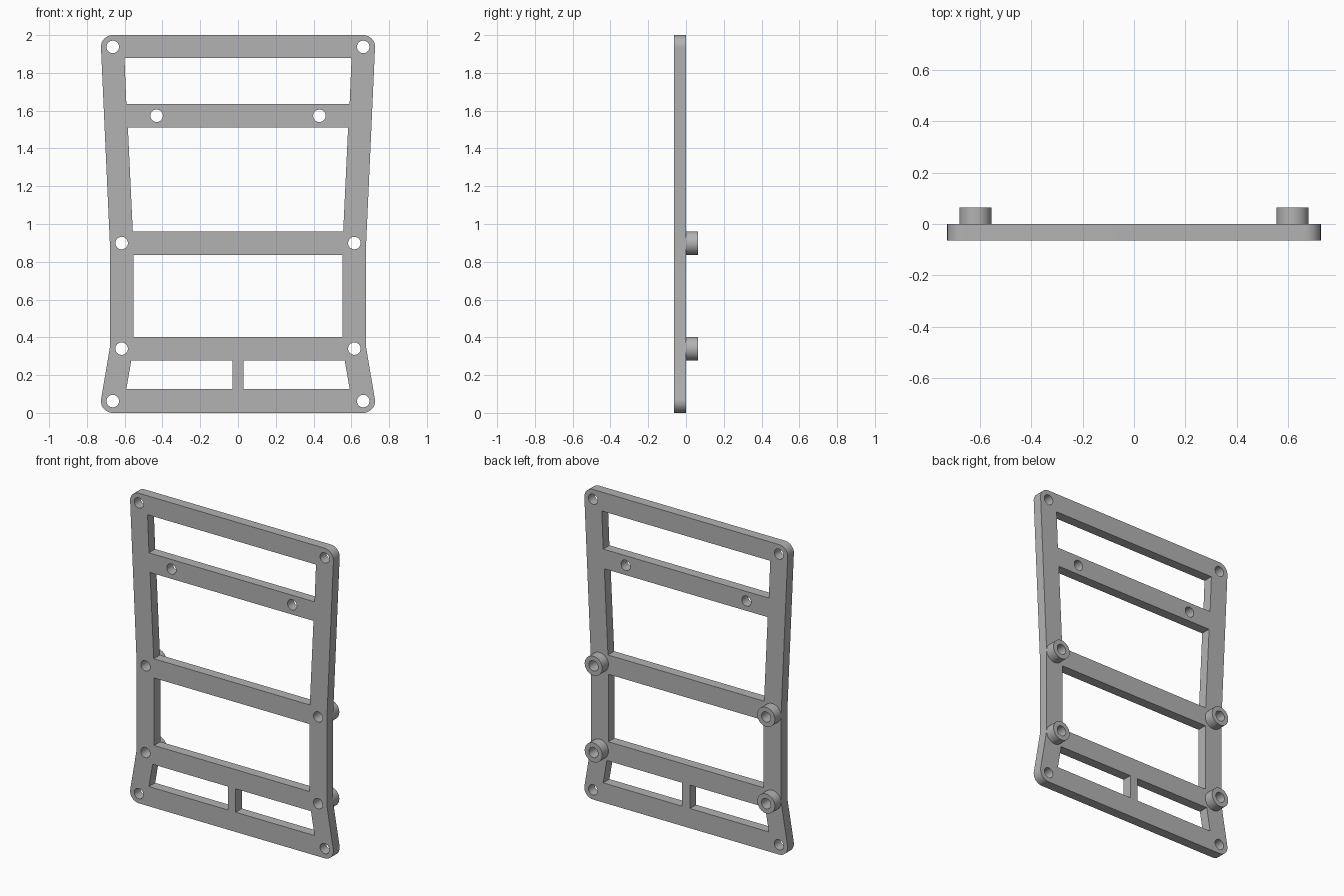
import bpy
from math import radians, sin, cos, pi

cube = bpy.data.objects.get("Cube")
if cube:
    bpy.data.objects.remove(cube, do_unlink=True)

grey = bpy.data.materials.new("plain grey")
grey.use_nodes = True
colour = (0.45, 0.45, 0.45, 1)
grey.diffuse_color = colour
grey.node_tree.nodes["Principled BSDF"].inputs["Base Color"].default_value = colour

THICK = 0.0635
RIM, HOLE = 0.0625, 0.033


def arc(x, z, r, start, end, steps):
    angles = [radians(start + (end - start) * i / steps) for i in range(steps + 1)]
    return [(x + r * cos(a), z + r * sin(a)) for a in angles]


def circle(x, z, r):
    return arc(x, z, r, 0, 360, 48)[:-1]


def mirrored(points):
    return [(-x, z) for x, z in reversed(points)]


def trapezoid(low, high, half_low, half_high):
    return [(-half_low, low), (half_low, low), (half_high, high), (-half_high, high)]


def sheet(name, loops, y_front):
    """Extrude closed loops, the inner ones becoming holes, from y_front backwards."""
    curve = bpy.data.curves.new(name, "CURVE")
    curve.dimensions, curve.fill_mode = "2D", "BOTH"
    curve.extrude = THICK / 2
    for loop in loops:
        spline = curve.splines.new("POLY")
        spline.points.add(len(loop) - 1)
        for point, (x, z) in zip(spline.points, loop):
            point.co = (x, z, 0, 1)
        spline.use_cyclic_u = True
    obj = bpy.data.objects.new(name, curve)
    bpy.context.collection.objects.link(obj)
    obj.rotation_euler.x = pi / 2
    obj.location.y = y_front + THICK / 2
    curve.materials.append(grey)
    bpy.ops.object.select_all(action="DESELECT")
    obj.select_set(True)
    bpy.context.view_layer.objects.active = obj
    bpy.ops.object.convert(target="MESH")
    # Weld caps to walls, then smooth only the round walls
    bpy.ops.object.mode_set(mode="EDIT")
    bpy.ops.mesh.select_all(action="SELECT")
    bpy.ops.mesh.remove_doubles(threshold=0.0001)
    bpy.ops.mesh.normals_make_consistent(inside=False)
    bpy.ops.object.mode_set(mode="OBJECT")
    bpy.ops.object.shade_smooth_by_angle(angle=radians(25))


# Waisted outline with rounded corners
CORNER, WAIST = 0.663, 0.616
half = arc(CORNER, RIM, RIM, -90, 9.6, 14)
half += [(WAIST + RIM, 0.345), (WAIST + RIM, 0.899)]
half += arc(CORNER, 2 - RIM, RIM, -2.6, 90, 14)
outline = half + mirrored(half)

# Windows between the crossbars
windows = [
    trapezoid(1.635, 1.878, 0.591, 0.601),
    trapezoid(0.961, 1.51, 0.557, 0.583),
    trapezoid(0.837, 0.402, 0.554, 0.554),
]
lower = [(0.028, 0.127), (0.591, 0.127), (0.565, 0.278), (0.028, 0.278)]
windows += [lower, mirrored(lower)]

# Screw holes
bosses = [(side * WAIST, z) for side in (-1, 1) for z in (0.34, 0.899)]
spots = [(side * x, z) for side in (-1, 1)
         for x, z in ((CORNER, RIM), (CORNER, 2 - RIM), (0.431, 1.573))]
holes = [circle(x, z, HOLE) for x, z in spots + bosses]

sheet("frame_plate", [outline] + windows + holes, -THICK)

# Hollow standoffs on the back
for x, z in bosses:
    name = ("left" if x > 0 else "right") + ("_upper" if z > 0.5 else "_lower") + "_standoff"
    sheet(name, [circle(x, z, RIM), circle(x, z, HOLE)], 0)
